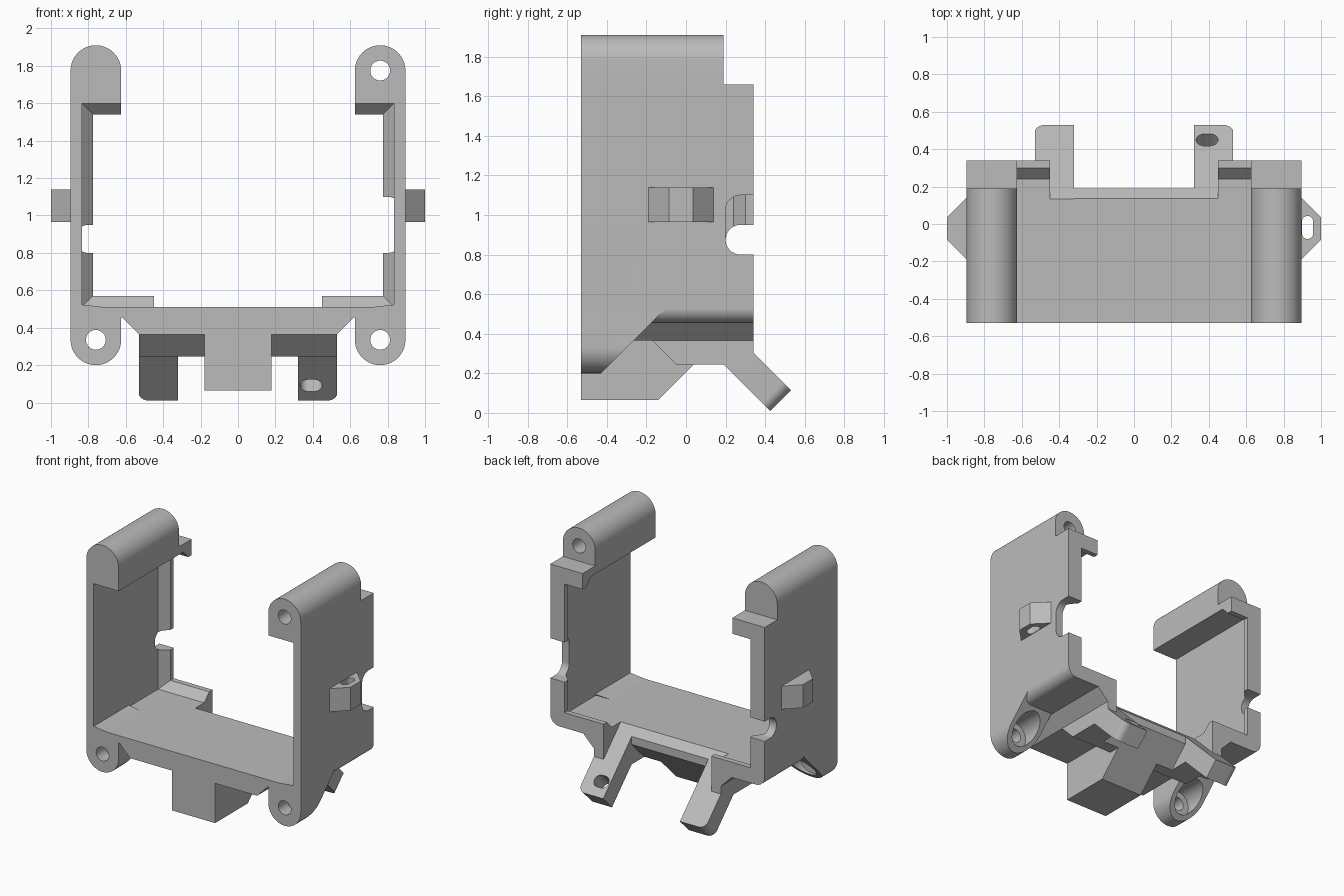
import bpy, bmesh
from math import sin, cos, radians, sqrt
from mathutils import Matrix, Vector

old = bpy.data.objects.get("Cube")
if old:
    bpy.data.objects.remove(old, do_unlink=True)

# Single plastic colour
GREY = (0.5, 0.5, 0.5, 1.0)
grey = bpy.data.materials.new("grey_plastic")
grey.use_nodes = True
grey.diffuse_color = GREY
grey.node_tree.nodes["Principled BSDF"].inputs["Base Color"].default_value = GREY


def arc(cx, cy, r, start, end, n=16):
    """Points on an arc, angles in degrees."""
    angles = [radians(start + (end - start) * i / n) for i in range(n + 1)]
    return [(cx + r * cos(a), cy + r * sin(a)) for a in angles]


def prism(name, pts, axis, lo, hi, side=1, matrix=None, cut=None):
    """Extrude a profile along an axis; side=-1 mirrors it in x."""
    place = {"x": lambda p, t: (t, p[0], p[1]),
             "y": lambda p, t: (p[0], t, p[1]),
             "z": lambda p, t: (p[0], p[1], t)}[axis]
    bm = bmesh.new()
    face = bm.faces.new([bm.verts.new(place(p, lo)) for p in pts])
    grown = bmesh.ops.extrude_face_region(bm, geom=[face])["geom"]
    shift = Vector(place((0, 0), hi - lo))
    bmesh.ops.translate(bm, vec=shift, verts=[v for v in grown if isinstance(v, bmesh.types.BMVert)])
    if cut:
        found = bmesh.ops.bisect_plane(bm, geom=bm.verts[:] + bm.edges[:] + bm.faces[:],
                                       plane_co=cut[0], plane_no=cut[1], clear_outer=True)
        rim = [e for e in found["geom_cut"] if isinstance(e, bmesh.types.BMEdge)]
        bmesh.ops.holes_fill(bm, edges=rim)
    if matrix:
        bm.transform(matrix)
    bm.transform(Matrix.Diagonal((side, 1, 1, 1)))
    bmesh.ops.recalc_face_normals(bm, faces=bm.faces[:])
    mesh = bpy.data.meshes.new(name)
    bm.to_mesh(mesh)
    bm.free()
    mesh.materials.append(grey)
    obj = bpy.data.objects.new(name, mesh)
    bpy.context.collection.objects.link(obj)
    return obj


def activate(obj):
    bpy.ops.object.select_all(action="DESELECT")
    obj.select_set(True)
    bpy.context.view_layer.objects.active = obj


def carve(obj, cutters):
    for cutter in cutters:
        cutter.hide_render = True
        mod = obj.modifiers.new("cut", "BOOLEAN")
        mod.operation = "DIFFERENCE"
        mod.solver = "EXACT"
        mod.object = cutter
        activate(obj)
        bpy.ops.object.modifier_apply(modifier=mod.name)


def discard(cutters):
    for cutter in cutters:
        bpy.data.objects.remove(cutter, do_unlink=True)


def smooth(obj):
    activate(obj)
    bpy.ops.object.shade_smooth_by_angle(angle=radians(30))


FRONT, BACK = -0.53, 0.34
OUT, WALL, BOSS_X, BOSS_R = 0.895, 0.835, 0.76, 0.135
FLOOR, UNDER, BELLY, MOUNT = 0.51, 0.455, 0.365, 0.245
NOTCHES = {1: [(0.875, 1.025)], -1: [(0.875, 0.875), (1.235, 1.235)]}

for side, label in ((1, "left"), (-1, "right")):
    # Side wall with its share of the floor and a rounded lower corner
    wall = prism(label + "_wall", [(0.45, BELLY), (0.53, BELLY), (0.62, UNDER)]
                 + arc(OUT - 0.075, UNDER + 0.075, 0.075, -90, 0)
                 + [(OUT, 1.66), (WALL, 1.66), (WALL, FLOOR), (0.45, FLOOR)],
                 "y", FRONT, BACK, side)
    # Chamfered rim around the back opening
    rim = prism(label + "_side_rim", [(WALL, 0.24), (0.775, 0.30), (0.775, BACK), (WALL, BACK)],
                "z", FLOOR, 1.6, side)
    prism(label + "_lower_lip", [(0.24, FLOOR), (0.30, 0.57), (BACK, 0.57), (BACK, FLOOR)],
          "x", 0.45, WALL, side)
    prism(label + "_upper_lip", [(0.19, 1.6), (0.24, 1.6), (0.30, 1.54), (BACK, 1.54),
                                 (BACK, 1.66), (0.19, 1.66)], "x", 0.625, OUT, side)
    # Rounded cable notches in the back edge
    notches = [prism("notch_cutter", arc(0.275, low, 0.075, 270, 180) + arc(0.275, high, 0.075, 180, 90)[
        (1 if low == high else 0):] + [(0.4, high + 0.075), (0.4, low - 0.075)], "x", 0.7, 1.0, side)
        for low, high in NOTCHES[side]]
    carve(wall, notches)
    carve(rim, notches)
    discard(notches)

    # Screw bosses, the lower one sliced off at the back
    upper = prism(label + "_upper_boss", [(BOSS_X + BOSS_R, 1.6)]
                  + arc(BOSS_X, 1.775, BOSS_R, 0, 180, 32)
                  + [(BOSS_X - BOSS_R, 1.6)], "y", FRONT, 0.19, side)
    lower = prism(label + "_lower_boss", [(BOSS_X - BOSS_R, 0.5)]
                  + arc(BOSS_X, 0.335, BOSS_R, 180, 360, 32)
                  + [(BOSS_X + BOSS_R, 0.53)], "y", FRONT, -0.05, side,
                  cut=((0, -0.43, 0.2), (0, 1, -1)))
    holes = [prism("hole_cutter", arc(BOSS_X, z, r, 0, 360, 32)[:-1], "y", y, 0.5, side)
             for z, r, y in ((1.775, 0.053, -0.6), (0.335, 0.053, -0.6), (0.335, 0.1, -0.42))]
    carve(upper, holes[:1])
    carve(lower, holes[1:])
    discard(holes)

    # Slotted strap lug on the outside
    lug = prism(label + "_strap_lug", [(OUT, -0.19), (1.0, -0.085), (1.0, 0.035), (OUT, 0.14)],
                "z", 0.965, 1.14, side)
    slot = prism("slot_cutter", arc(0.928, 0.013, 0.03, 0, 180) + arc(0.928, -0.05, 0.03, 180, 360),
                 "z", 0.9, 1.2, side)
    carve(lug, [slot])
    discard([slot])

    # Mount body beside and above the arm
    prism(label + "_mount_outer", [(-0.17, BELLY), (-0.05, MOUNT), (0.19, MOUNT), (BACK, 0.3),
                                   (BACK, BELLY)], "x", 0.45, 0.53, side)
    prism(label + "_mount_inner", [(FRONT, BELLY), (-0.17, BELLY), (-0.05, MOUNT), (0.19, MOUNT),
                                   (0.19, UNDER), (0.135, FLOOR), (FRONT, FLOOR)],
          "x", 0.32, 0.45, side)

    # Sloping arm with one rounded corner and a slot
    tilt = Matrix.Translation((0, 0.135, FLOOR)) @ Matrix.Rotation(radians(-45), 4, "X")
    length = 0.395 * sqrt(2)
    arm = prism(label + "_arm", [(0.32, 0), (0.53, 0)]
                + arc(0.475, length - 0.055, 0.055, 0, 90) + [(0.32, length)],
                "z", -0.148, 0, side, tilt)
    slot = prism("slot_cutter", arc(0.405, 0.445, 0.045, -90, 90) + arc(0.377, 0.445, 0.045, 90, 270),
                 "z", -0.3, 0.1, side, tilt)
    carve(arm, [slot])
    discard([slot])
    for obj in (wall, rim, upper, lower, lug, arm):
        smooth(obj)

# Centre of the floor, undercut at the back
prism("centre_floor", [(FRONT, BELLY), (-0.17, BELLY), (-0.05, MOUNT), (0.04, MOUNT), (0.19, 0.395),
                       (0.19, UNDER), (0.135, FLOOR), (FRONT, FLOOR)], "x", -0.32, 0.32)

# Block hanging under the floor
prism("centre_block", [(FRONT, 0.065), (-0.14, 0.065), (0.04, MOUNT), (0.04, BELLY),
                       (FRONT, BELLY)], "x", -0.18, 0.18)
